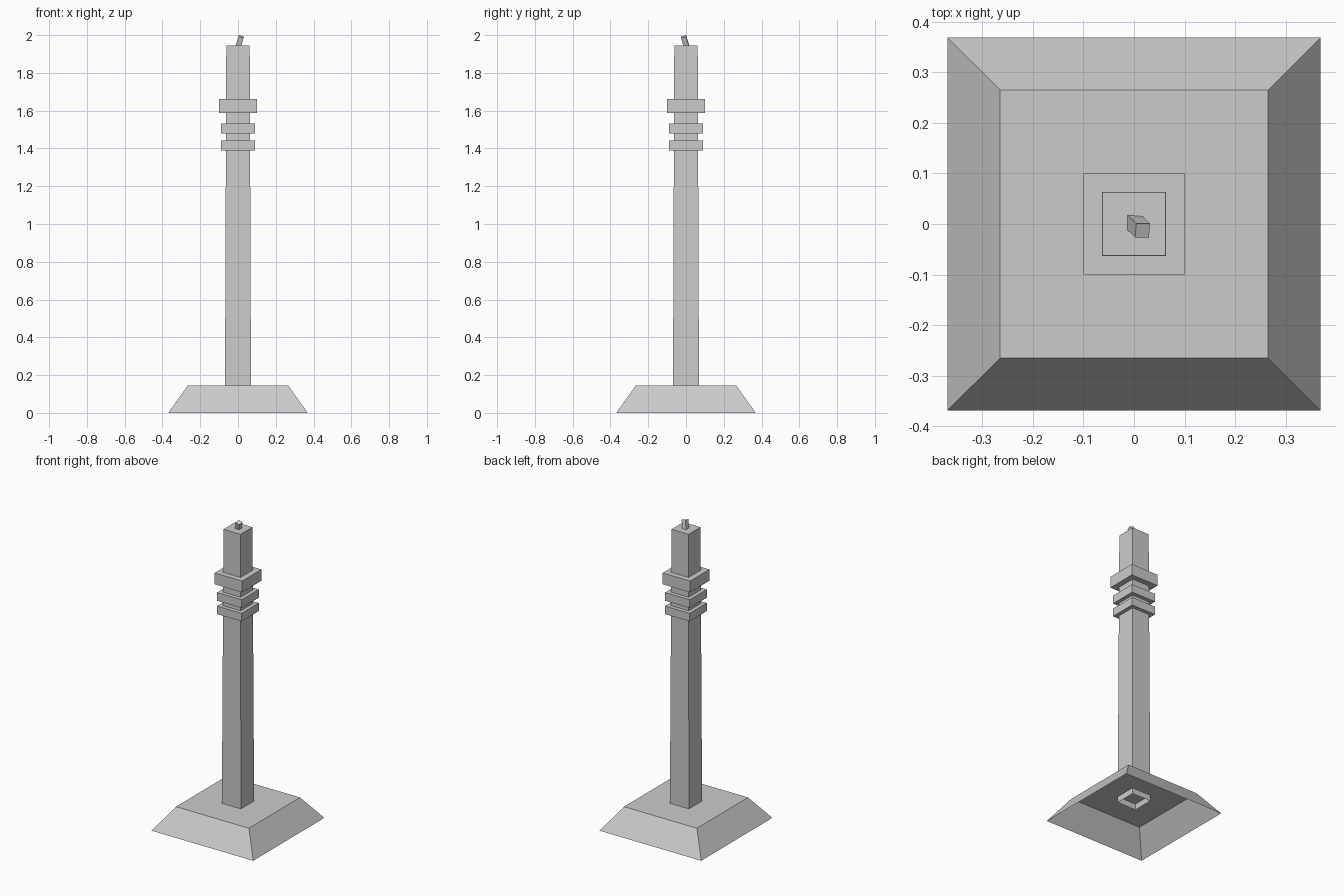
import bpy
import bmesh
from mathutils import Matrix

cube = bpy.data.objects.get("Cube")
if cube:
    bpy.data.objects.remove(cube)

grey = bpy.data.materials.new("plain grey")
grey.use_nodes = True
colour = (0.6, 0.6, 0.6, 1)
grey.diffuse_color = colour
grey.node_tree.nodes["Principled BSDF"].inputs["Base Color"].default_value = colour


def block(name, z0, z1, half0, half1, open_bottom=False):
    """Square block, tapering from half-width half0 at z0 to half1 at z1."""
    bm = bmesh.new()
    bmesh.ops.create_cube(bm, size=2)
    for v in bm.verts:
        top = v.co.z > 0
        half = half1 if top else half0
        v.co = (v.co.x * half, v.co.y * half, z1 if top else z0)
    if open_bottom:
        bm.normal_update()
        under = [f for f in bm.faces if f.normal.z < -0.9]
        bmesh.ops.delete(bm, geom=under, context='FACES_ONLY')
    mesh = bpy.data.meshes.new(name)
    bm.to_mesh(mesh)
    bm.free()
    mesh.materials.append(grey)
    obj = bpy.data.objects.new(name, mesh)
    bpy.context.collection.objects.link(obj)
    return obj


# Hollow sloping foot and the slim tapered shaft that pokes through it
block("base", 0, 0.146, 0.369, 0.265, open_bottom=True)
block("shaft", 0.107, 1.944, 0.069, 0.062, open_bottom=True)

# Collars
block("lower_collar", 1.39, 1.443, 0.089, 0.089)
block("middle_collar", 1.478, 1.532, 0.089, 0.089)
block("upper_collar", 1.588, 1.662, 0.1, 0.1)

# Leaning wick, pivoted about its top centre
wick = block("wick", -0.07, 0, 0.0142, 0.0142)
wick.matrix_world = (Matrix.Translation((0.017, -0.013, 1.992))
                     @ Matrix.Rotation(0.3, 4, 'Y') @ Matrix.Rotation(0.28, 4, 'X'))
